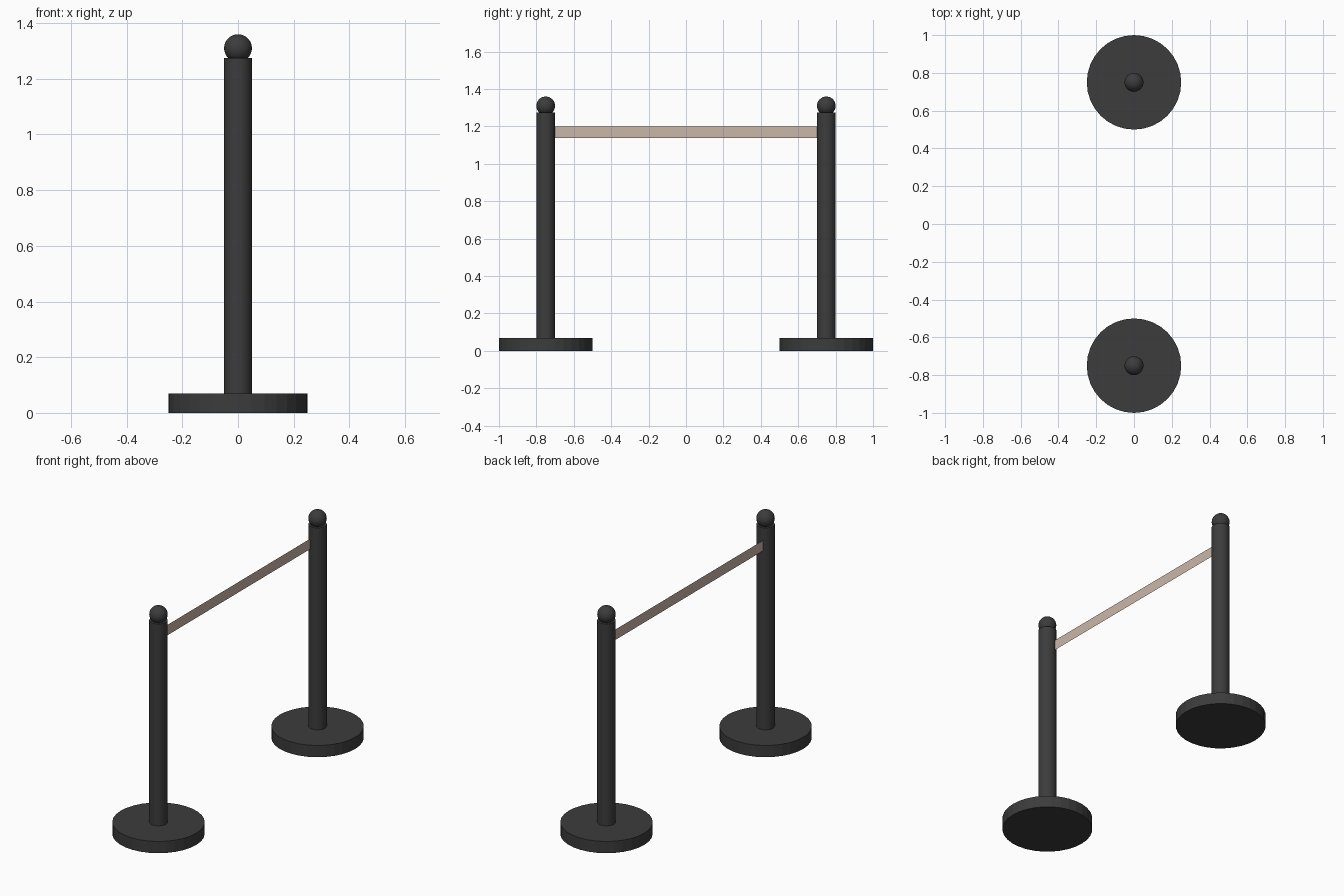
import bpy

if "Cube" in bpy.data.objects:
    bpy.data.objects.remove(bpy.data.objects["Cube"])


def material(name, rgb):
    m = bpy.data.materials.new(name)
    m.diffuse_color = (*rgb, 1)
    m.use_nodes = True
    m.node_tree.nodes["Principled BSDF"].inputs["Base Color"].default_value = m.diffuse_color
    return m


dark = material("dark_metal", (0.045, 0.045, 0.045))
tan = material("tan_fabric", (0.60, 0.47, 0.39))


def finish(name, mat, smooth=False):
    ob = bpy.context.object
    ob.name = name
    ob.data.materials.append(mat)
    if smooth:
        bpy.ops.object.shade_smooth_by_angle()
    return ob


def cylinder(name, radius, z0, z1, y, smooth):
    bpy.ops.mesh.primitive_cylinder_add(vertices=32, radius=radius, depth=z1 - z0,
                                        location=(0, y, (z0 + z1) / 2))
    return finish(name, dark, smooth)


# Two posts, each with a round base and ball finial
for side, y in (("front", -0.75), ("back", 0.75)):
    cylinder(side + "_base", 0.25, 0, 0.07, y, False)
    cylinder(side + "_post", 0.05, 0.07, 1.275, y, True)
    bpy.ops.mesh.primitive_uv_sphere_add(segments=32, ring_count=16, radius=0.05,
                                         location=(0, y, 1.31))
    finish(side + "_ball", dark, True)

# Paper-thin belt stretched between the posts, slightly off the centre line
mesh = bpy.data.meshes.new("belt")
x, y, z0, z1 = -0.017, 0.703, 1.138, 1.2
mesh.from_pydata([(x, -y, z0), (x, y, z0), (x, y, z1), (x, -y, z1)], [], [(0, 1, 2, 3)])
mesh.materials.append(tan)
belt = bpy.data.objects.new("belt", mesh)
bpy.context.collection.objects.link(belt)
